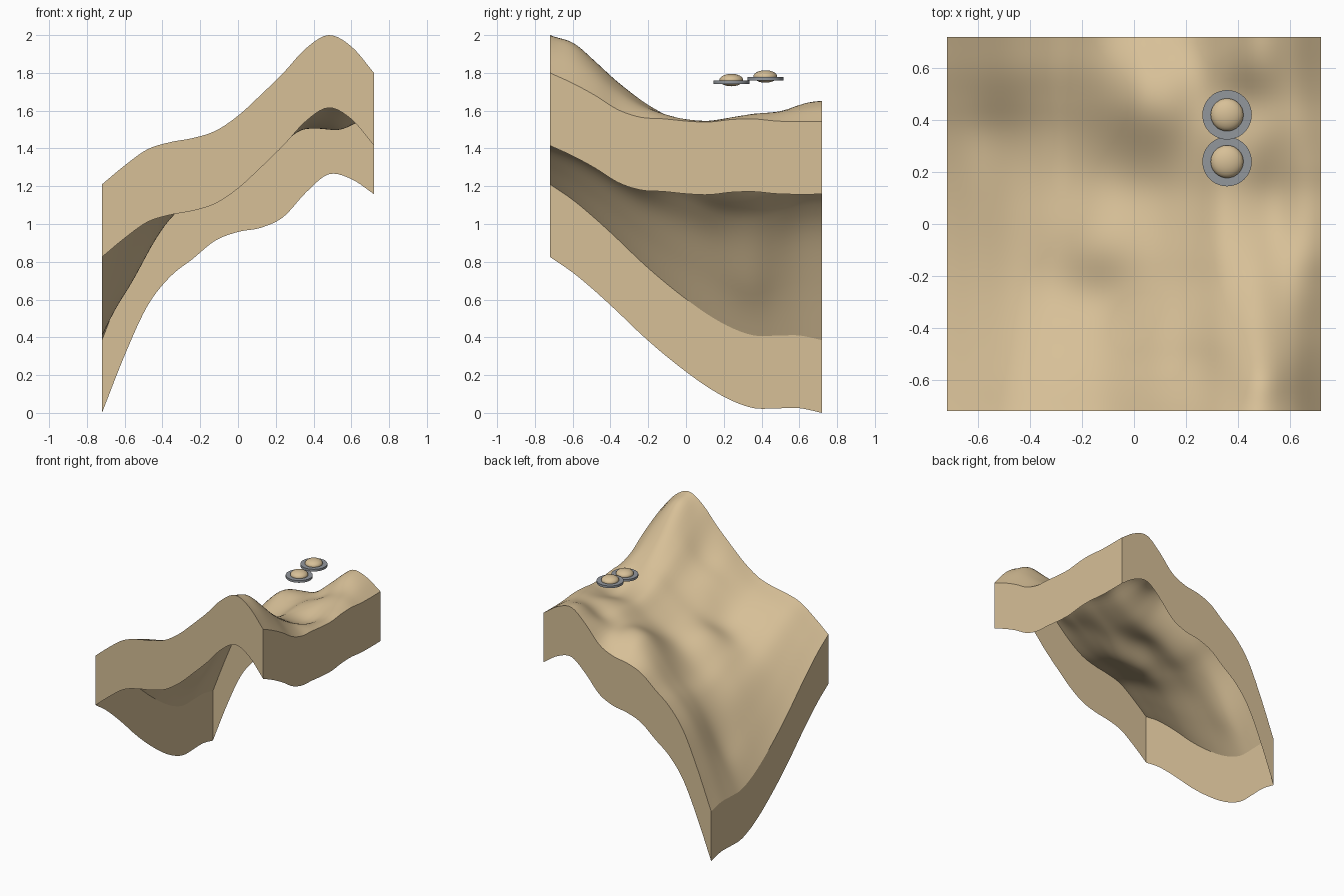
import bpy, bmesh, math
from mathutils import Matrix

cube = bpy.data.objects.get("Cube")
if cube:
    bpy.data.objects.remove(cube, do_unlink=True)

HALF = 0.72      # half width of the square tile
SKIRT = 0.385    # height of the side walls
CELLS = 60


def make_material(name, rgb):
    mat = bpy.data.materials.new(name)
    mat.use_nodes = True
    mat.diffuse_color = (*rgb, 1)
    mat.node_tree.nodes["Principled BSDF"].inputs["Base Color"].default_value = (*rgb, 1)
    return mat


sand = make_material("sand", (0.68, 0.525, 0.31))
steel = make_material("steel grey", (0.29, 0.31, 0.335))

# Height profiles along the four borders, evenly spaced
front = [1.21, 1.31, 1.395, 1.433, 1.455, 1.493, 1.573, 1.683, 1.8, 1.93, 2, 1.94, 1.8]
back = [.385, .69, .95, 1.105, 1.2, 1.297, 1.343, 1.365, 1.422, 1.552, 1.648, 1.623, 1.543]
left_side = [1.21, 1.128, 1.028, .918, .803, .698, .603, .518, .451, .41, .409, .41, .385]
right_side = [1.8, 1.745, 1.68, 1.605, 1.565, 1.557, 1.545, 1.54, 1.553, 1.556, 1.545, 1.542, 1.543]

# Hills and hollows: x, y, height, x radius, y radius
relief = [
    (.51, .06, -.18, .16, .34),
    (.42, .47, -.06, .14, .13),
    (.06, .46, .14, .2, .22),
    (-.53, .34, -.07, .13, .17),
    (-.17, -.05, .075, .2, .18),
    (-.1, -.32, -.03, .16, .14),
    (.06, -.38, .03, .14, .14),
    (.24, -.55, -.05, .15, .14),
    (.5, -.6, .03, .12, .1),
]


def spline(points, t):
    """Smooth curve through evenly spaced points, t from 0 to 1."""
    last = len(points) - 1
    i = min(int(t * last), last - 1)
    f = t * last - i
    b, c = points[i], points[i + 1]
    a = points[i - 1] if i > 0 else 2 * b - c
    d = points[i + 2] if i + 2 <= last else 2 * c - b
    return b + f * (c - a + f * (2 * a - 5 * b + 4 * c - d + f * (3 * (b - c) + d - a))) / 2


def mix(a, b, t):
    return a + (b - a) * t


def height(x, y):
    """Patch blended between the four borders, plus the relief."""
    u = min(max((x / HALF + 1) / 2, 0), 1)
    v = min(max((y / HALF + 1) / 2, 0), 1)
    across = mix(spline(front, u), spline(back, u), v)
    along = mix(spline(left_side, v), spline(right_side, v), u)
    corners = mix(mix(front[0], front[-1], u), mix(back[0], back[-1], u), v)
    fade = (1 - (x / HALF) ** 12) * (1 - (y / HALF) ** 12)
    bumps = sum(h * math.exp(-((x - cx) / rx) ** 2 - ((y - cy) / ry) ** 2)
                for cx, cy, h, rx, ry in relief)
    return across + along - corners + fade * bumps


def finish(bm, name, mat, angle):
    mesh = bpy.data.meshes.new(name)
    bm.to_mesh(mesh)
    bm.free()
    mesh.materials.append(mat)
    obj = bpy.data.objects.new(name, mesh)
    bpy.context.collection.objects.link(obj)
    bpy.ops.object.select_all(action='DESELECT')
    obj.select_set(True)
    bpy.context.view_layer.objects.active = obj
    bpy.ops.object.shade_smooth_by_angle(angle=math.radians(angle), keep_sharp_edges=True)
    return obj


# Terrain tile: relief sheet with walls around it, open underneath
bm = bmesh.new()
bmesh.ops.create_grid(bm, x_segments=CELLS, y_segments=CELLS, size=HALF)
for vert in bm.verts:
    vert.co.z = height(vert.co.x, vert.co.y)
rim = [edge for edge in bm.edges if edge.is_boundary]
walls = bmesh.ops.extrude_edge_only(bm, edges=rim)["geom"]
for item in walls:
    if isinstance(item, bmesh.types.BMVert):
        item.co.z -= SKIRT
bmesh.ops.recalc_face_normals(bm, faces=bm.faces)
bm.faces.ensure_lookup_table()
if bm.faces[0].normal.z < 0:
    bmesh.ops.reverse_faces(bm, faces=bm.faces)
for edge in rim:
    edge.smooth = False
finish(bm, "terrain", sand, 40)

# Two hovering saucers: a thin grey disc with a flattened ball through it
for label, y, z in (("near", .24, 1.75), ("far", .42, 1.769)):
    bm = bmesh.new()
    bmesh.ops.create_cone(bm, cap_ends=True, segments=48, radius1=.095, radius2=.095,
                          depth=.017, matrix=Matrix.Translation((.358, y, z)))
    finish(bm, label + "_saucer_disc", steel, 30)

    bm = bmesh.new()
    place = Matrix.Translation((.358, y, z + .012)) @ Matrix.Diagonal((1, 1, .52, 1))
    bmesh.ops.create_uvsphere(bm, u_segments=32, v_segments=16, radius=.063, matrix=place)
    finish(bm, label + "_saucer_dome", sand, 60)
